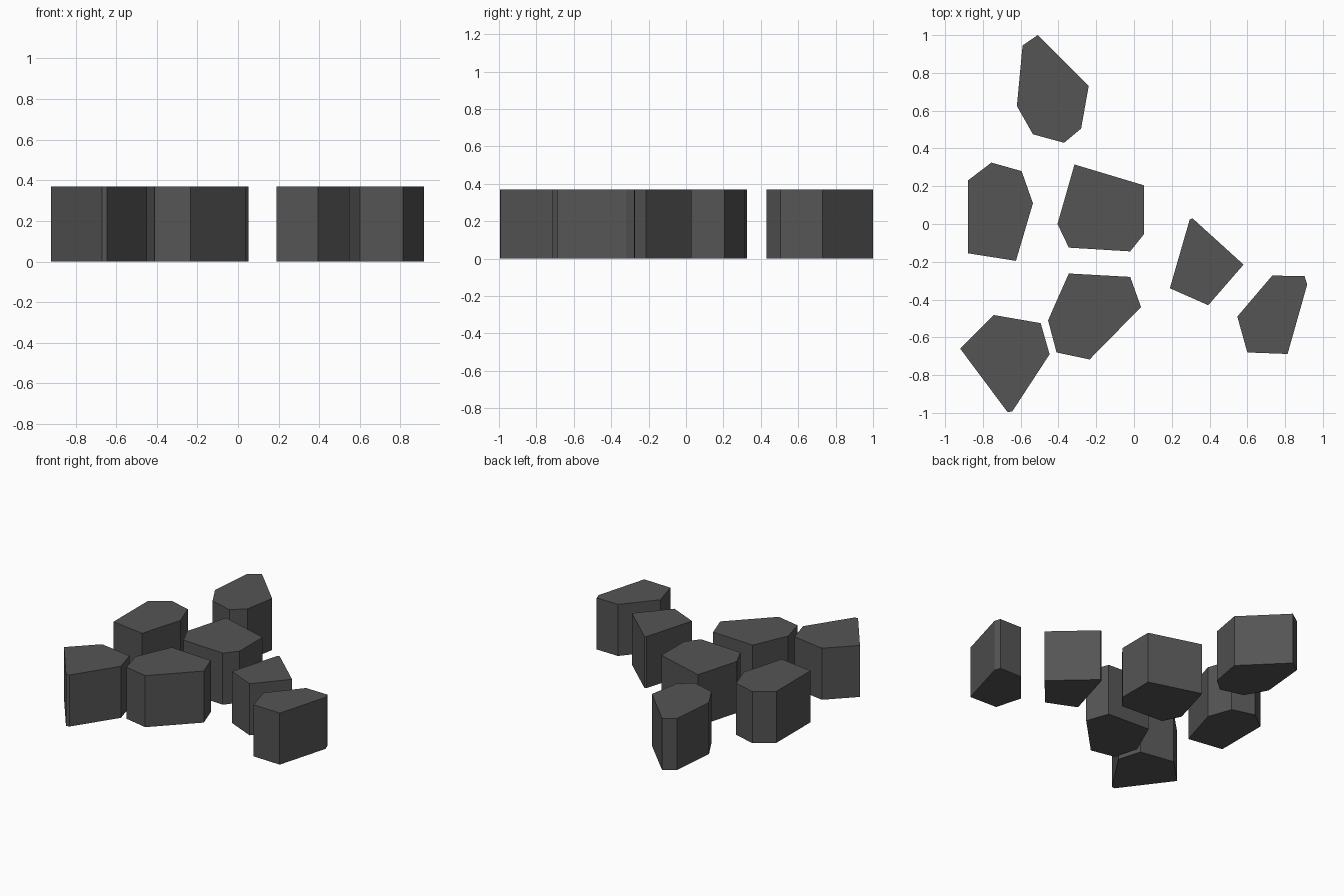
import bpy, bmesh

if "Cube" in bpy.data.objects:
    bpy.data.objects.remove(bpy.data.objects["Cube"])

HEIGHT = 0.37

# Plan outline of each stone block
OUTLINES = {
    "stone_back": [(-0.51, 1.0), (-0.59, 0.945), (-0.62, 0.625), (-0.535, 0.475),
                   (-0.37, 0.43), (-0.28, 0.505), (-0.24, 0.73)],
    "stone_left": [(-0.755, 0.325), (-0.88, 0.23), (-0.88, -0.155), (-0.625, -0.195),
                   (-0.535, 0.11), (-0.595, 0.28)],
    "stone_centre": [(-0.315, 0.315), (-0.405, 0.0), (-0.345, -0.125), (-0.02, -0.145),
                     (0.052, -0.055), (0.052, 0.205)],
    "stone_front_centre": [(-0.345, -0.262), (-0.455, -0.51), (-0.41, -0.68),
                           (-0.235, -0.717), (0.037, -0.44), (-0.02, -0.28)],
    "stone_front_left": [(-0.742, -0.482), (-0.92, -0.66), (-0.67, -0.995),
                         (-0.645, -0.993), (-0.447, -0.69), (-0.494, -0.525)],
    "stone_right": [(0.31, 0.03), (0.295, 0.024), (0.19, -0.34), (0.393, -0.43), (0.58, -0.215)],
    "stone_far_right": [(0.732, -0.273), (0.547, -0.49), (0.6, -0.68), (0.813, -0.688),
                        (0.917, -0.32), (0.903, -0.276)],
}

stone = bpy.data.materials.new("dark_stone")
stone.diffuse_color = (0.09, 0.09, 0.09, 1)
stone.use_nodes = True
stone.node_tree.nodes["Principled BSDF"].inputs["Base Color"].default_value = stone.diffuse_color


def prism(name, outline):
    """Closed flat-faced block extruded upward from a plan outline."""
    bm = bmesh.new()
    base = bm.faces.new([bm.verts.new((x, y, 0)) for x, y in outline])
    top = bmesh.ops.extrude_face_region(bm, geom=[base], use_keep_orig=True)
    verts = [g for g in top["geom"] if isinstance(g, bmesh.types.BMVert)]
    bmesh.ops.translate(bm, verts=verts, vec=(0, 0, HEIGHT))
    bmesh.ops.recalc_face_normals(bm, faces=bm.faces)
    mesh = bpy.data.meshes.new(name)
    bm.to_mesh(mesh)
    bm.free()
    mesh.materials.append(stone)
    bpy.context.collection.objects.link(bpy.data.objects.new(name, mesh))


for name, outline in OUTLINES.items():
    prism(name, outline)
